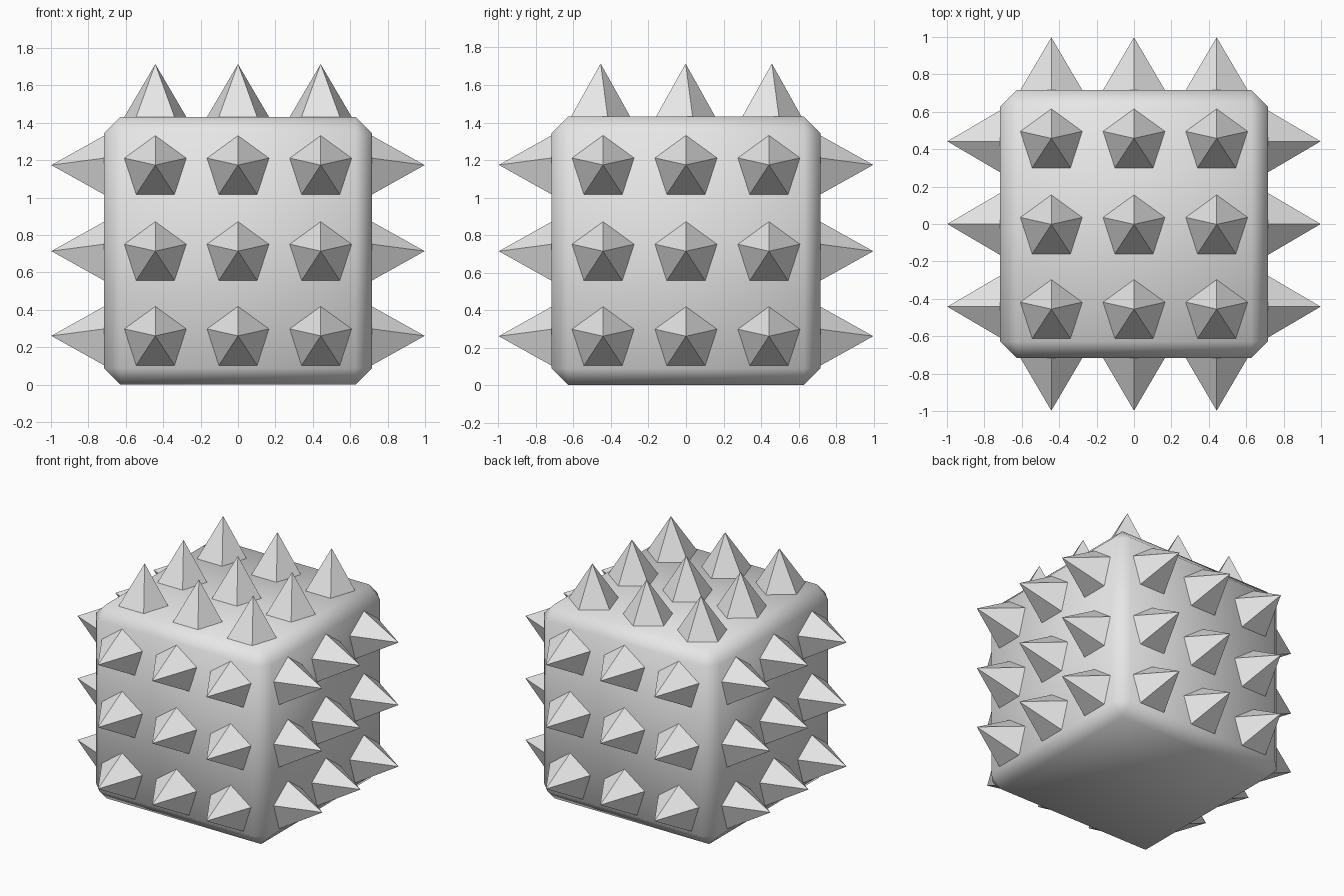
import bpy
import bmesh
import math
from mathutils import Matrix, Vector

cube = bpy.data.objects.get("Cube")
if cube:
    bpy.data.objects.remove(cube, do_unlink=True)

HALF = 0.716      # half the block's width
CHAMFER = 0.088
RADIUS = 0.174    # spike base radius
HEIGHT = 0.282    # spike length
COLUMNS = (-0.442, 0, 0.442)
ROWS = (-0.455, -0.002, 0.458)

grey = bpy.data.materials.new("light_grey")
grey.use_nodes = True
grey.diffuse_color = (0.8, 0.8, 0.8, 1)
grey.node_tree.nodes["Principled BSDF"].inputs["Base Color"].default_value = (0.8, 0.8, 0.8, 1)


def finish(bm, name):
    """Turn a bmesh into a grey mesh."""
    bmesh.ops.recalc_face_normals(bm, faces=bm.faces)
    mesh = bpy.data.meshes.new(name)
    bm.to_mesh(mesh)
    bm.free()
    mesh.materials.append(grey)
    return mesh


def add(name, mesh, matrix):
    obj = bpy.data.objects.new(name, mesh)
    bpy.context.collection.objects.link(obj)
    obj.matrix_world = matrix
    return obj


# Block: chamfered cube, smooth shaded all over
bm = bmesh.new()
bmesh.ops.create_cube(bm, size=2 * HALF)
bmesh.ops.bevel(bm, geom=bm.edges[:], offset=CHAMFER, segments=1, affect='EDGES')
for face in bm.faces:
    face.smooth = True
add("block", finish(bm, "block"), Matrix.Translation((0, 0, HALF)))

# Spike: five-sided pyramid, tip over the middle of the base's height
bm = bmesh.new()
tip = bm.verts.new((0, 0, HEIGHT))
shift = RADIUS * (1 - math.cos(math.pi / 5)) / 2
ring = []
for i in range(5):
    a = math.pi / 2 + i * math.tau / 5
    ring.append(bm.verts.new((RADIUS * math.cos(a), RADIUS * math.sin(a) - shift, 0)))
bm.faces.new(ring)
for i in range(5):
    bm.faces.new((ring[i], ring[(i + 1) % 5], tip))
spike = finish(bm, "spike")

# Three by three spikes on every side but the bottom
sides = {
    "front": ((0, -1, 0), (0, 0, 1)),
    "back": ((0, 1, 0), (0, 0, 1)),
    "left": ((1, 0, 0), (0, 0, 1)),
    "right": ((-1, 0, 0), (0, 0, 1)),
    "top": ((0, 0, 1), (0, 1, 0)),
}
for side, (normal, up) in sides.items():
    normal, up = Vector(normal), Vector(up)
    across = up.cross(normal)
    turn = Matrix((across, up, normal)).transposed().to_4x4()
    for r, v in enumerate(ROWS):
        for c, u in enumerate(COLUMNS):
            spot = Vector((0, 0, HALF)) + normal * HALF + across * u + up * v
            add(f"{side}_spike_{r + 1}_{c + 1}", spike, Matrix.Translation(spot) @ turn)
